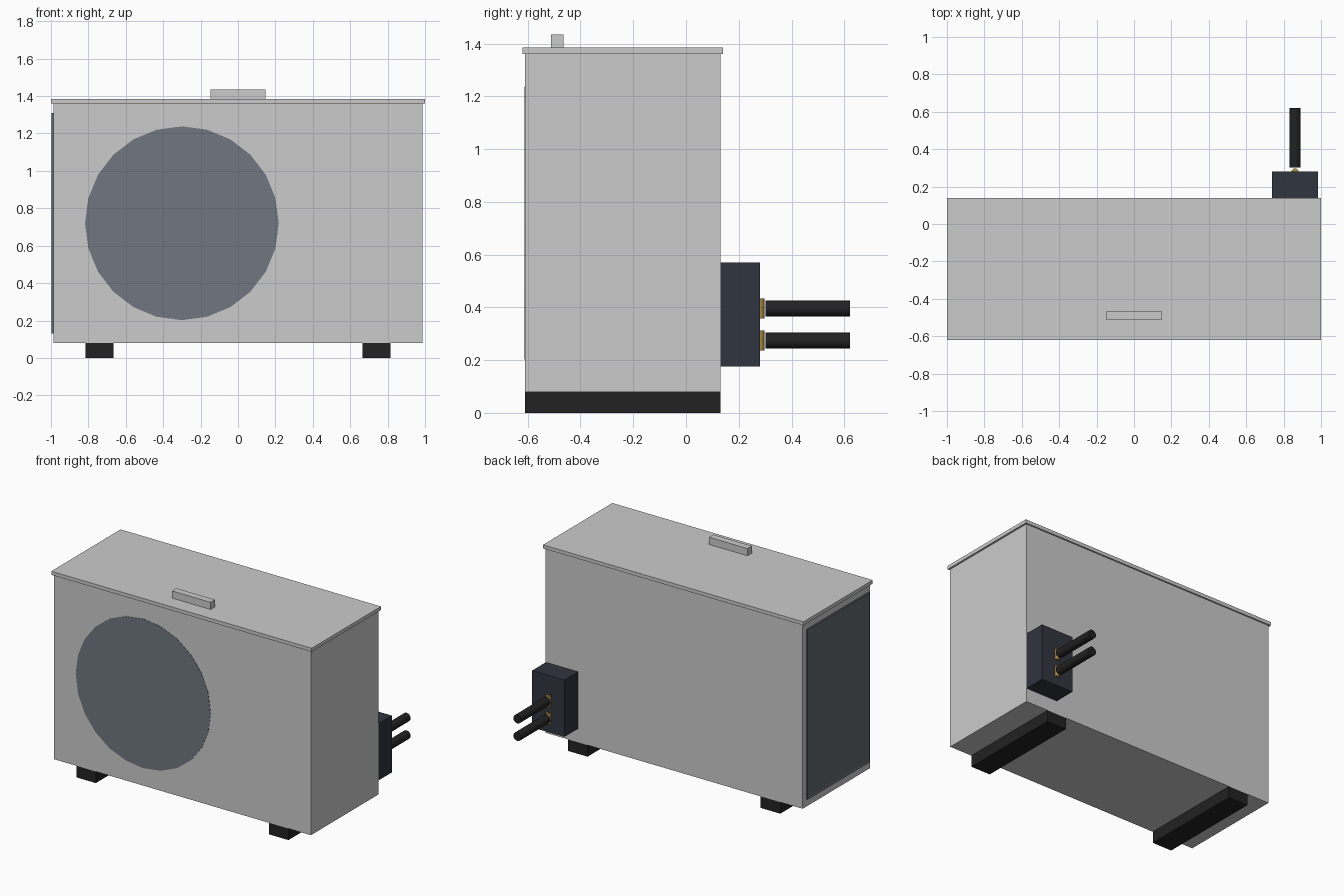
import bpy, bmesh
from math import pi

if "Cube" in bpy.data.objects:
    bpy.data.objects.remove(bpy.data.objects["Cube"])


def mat(name, r, g, b):
    m = bpy.data.materials.new(name)
    m.diffuse_color = (r, g, b, 1)
    m.use_nodes = True
    m.node_tree.nodes["Principled BSDF"].inputs["Base Color"].default_value = m.diffuse_color
    return m


rubber = mat("black_rubber", 0.016, 0.016, 0.016)
navy = mat("dark_plastic", 0.03, 0.035, 0.05)
brass = mat("brass", 0.45, 0.28, 0.06)
grille = mat("grille_grey", 0.16, 0.18, 0.22)
fins = mat("fin_grey", 0.12, 0.14, 0.15)


def box(name, x, y, z, m=None):
    """Box from (min, max) pairs on each axis."""
    bpy.ops.mesh.primitive_cube_add(size=1, location=[sum(p) / 2 for p in (x, y, z)])
    o = bpy.context.object
    o.name = name
    o.scale = [p[1] - p[0] for p in (x, y, z)]
    bpy.ops.object.transform_apply(location=False, rotation=False, scale=True)
    if m:
        o.data.materials.append(m)
    return o


def cylinder(name, loc, r, depth, sides, m, along_y=True, smooth=True):
    bpy.ops.mesh.primitive_cylinder_add(vertices=sides, radius=r, depth=depth, location=loc,
                                        rotation=(pi / 2 if along_y else 0, 0, 0))
    o = bpy.context.object
    o.name = name
    o.data.materials.append(m)
    if smooth:
        bpy.ops.object.shade_smooth_by_angle()
    return o


# Cabinet, front panel, lid and handle
box("cabinet", (-0.987, 0.987), (-0.60, 0.13), (0.08, 1.36))
box("front_panel", (-0.987, 0.987), (-0.61, -0.60), (0.08, 1.36))
box("lid", (-1, 1), (-0.62, 0.14), (1.36, 1.385))
box("lid_handle", (-0.148, 0.148), (-0.512, -0.464), (1.385, 1.435))

# Round fan grille, almost flush with the front
cylinder("fan_grille", (-0.3, -0.607, 0.72), 0.518, 0.01, 24, grille, smooth=False)

# Side coil panel: plate whose outer face is inset and sunk slightly
panel = box("side_coil_panel", (-0.997, -0.985), (-0.59, 0.09), (0.13, 1.31), fins)
bm = bmesh.new()
bm.from_mesh(panel.data)
bm.normal_update()
outer = [f for f in bm.faces if f.normal.x < -0.9]
bmesh.ops.inset_region(bm, faces=outer, thickness=0.02, depth=0)
bmesh.ops.translate(bm, verts=outer[0].verts, vec=(0.004, 0, 0))
bm.to_mesh(panel.data)
bm.free()

# Rubber feet running front to back
for side, cx in (("left", -0.74), ("right", 0.74)):
    box(side + "_foot", (cx - 0.075, cx + 0.075), (-0.61, 0.13), (0, 0.08), rubber)

# Valve cover with brass valves and insulated pipes
box("valve_cover", (0.738, 0.985), (0.128, 0.28), (0.175, 0.57), navy)
for label, z in (("upper", 0.396), ("lower", 0.274)):
    cylinder(label + "_valve", (0.861, 0.278, z), 0.019, 0.075, 16, brass, along_y=False)
    cylinder(label + "_pipe", (0.861, 0.461, z), 0.03, 0.32, 16, rubber)
